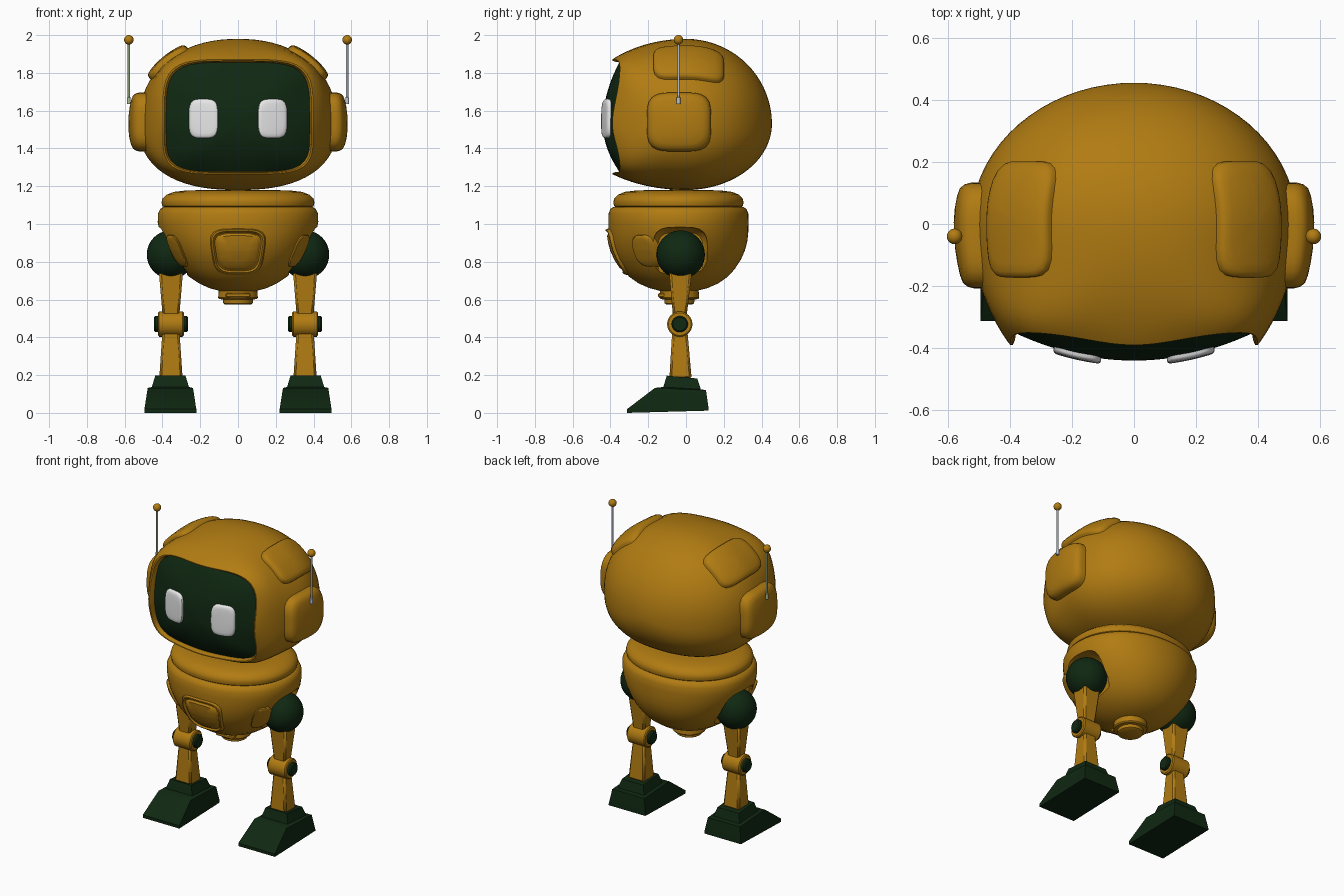
import bpy, bmesh, math
from math import sin, cos, pi
from mathutils import Vector
from mathutils.bvhtree import BVHTree

if "Cube" in bpy.data.objects:
    bpy.data.objects.remove(bpy.data.objects["Cube"])


def material(name, rgb):
    m = bpy.data.materials.new(name)
    m.diffuse_color = (*rgb, 1)
    m.use_nodes = True
    m.node_tree.nodes["Principled BSDF"].inputs["Base Color"].default_value = m.diffuse_color
    return m


ORANGE = material("orange", (0.44, 0.2, 0.006))
GREEN = material("dark_green", (0.005, 0.021, 0.006))
WHITE = material("white", (0.8, 0.8, 0.8))
GREY = material("blue_grey", (0.5, 0.56, 0.66))
PALE = material("pale_green", (0.4, 0.5, 0.28))


def loft(name, rings, mat):
    """Skin equal-length rings of points and cap both ends."""
    bm = bmesh.new()
    vs = [[bm.verts.new(p) for p in r] for r in rings]
    n = len(rings[0])
    for a, b in zip(vs, vs[1:]):
        for i in range(n):
            j = (i + 1) % n
            bm.faces.new((a[i], a[j], b[j], b[i]))
    bm.faces.new(vs[0])
    bm.faces.new(vs[-1])
    bmesh.ops.recalc_face_normals(bm, faces=bm.faces)
    me = bpy.data.meshes.new(name)
    bm.to_mesh(me)
    bm.free()
    me.materials.append(mat)
    ob = bpy.data.objects.new(name, me)
    bpy.context.collection.objects.link(ob)
    return ob


def squircle(n_pts, exp):
    """Unit superellipse points."""
    pts = []
    for i in range(n_pts):
        c, s = cos(2 * pi * i / n_pts), sin(2 * pi * i / n_pts)
        r = (abs(c) ** exp + abs(s) ** exp) ** (-1 / exp)
        pts.append((c * r, s * r))
    return pts


def lathe(name, center, profile, mat, axis="Z", n=32, exp=2):
    """Rings (height, rx, ry) stacked along an axis."""
    rings = []
    for h, rx, ry in profile:
        ring = [Vector((x * rx, y * ry, h)) for x, y in squircle(n, exp)]
        if axis == "X":
            ring = [Vector((p.z, p.x, p.y)) for p in ring]
        rings.append([p + Vector(center) for p in ring])
    return loft(name, rings, mat)


def ball(name, center, r, mat):
    bpy.ops.mesh.primitive_uv_sphere_add(segments=32, ring_count=20, radius=r, location=center)
    ob = bpy.context.object
    ob.name = name
    ob.data.materials.append(mat)


def blocks(name, cx, layers, mat, bevel=0.0):
    """Rectangular layers (z front, z back, y front, y back, half width)."""
    rings = [[(cx - w, y0, zf), (cx + w, y0, zf), (cx + w, y1, zb), (cx - w, y1, zb)]
             for zf, zb, y0, y1, w in layers]
    ob = loft(name, rings, mat)
    if bevel:
        mod = ob.modifiers.new("bevel", "BEVEL")
        mod.width, mod.segments = bevel, 1


def surface(ob):
    me = ob.data
    return BVHTree.FromPolygons([v.co.copy() for v in me.vertices], [tuple(p.vertices) for p in me.polygons])


def plate(name, tree, origin, normal, u, v, size, profile, mat, exp=4, taper=0.0):
    """Rounded plate draped on a surface; profile is (scale, height)."""
    o, nrm, u, v = (Vector(q) for q in (origin, normal, u, v))
    nrm.normalize(), u.normalize(), v.normalize()
    rings = []
    for sc, h in profile:
        ring = []
        for a, b in squircle(40, exp):
            p = o + u * (a * size[0] * sc * (1 + taper * b)) + v * (b * size[1] * sc)
            hit = tree.ray_cast(p + nrm, -nrm)[0] or p
            ring.append(hit + nrm * h)
        rings.append(ring)
    return loft(name, rings, mat)


def puff(h):
    return [(1, -0.02), (1, h * 0.45), (0.97, h * 0.75), (0.9, h * 0.95), (0.75, h), (0.5, h), (0.25, h), (0.04, h)]


# Head shell: sections along y, rounder at the back, squarer at the face opening
def head_ring(y, s, w, n=72):
    ring = []
    for i in range(n):
        t = 2 * pi * i / n
        c, q = cos(t), sin(t)
        e = (2.2 if q > 0 else 2.4) + 2.3 * w
        r = (abs(c) ** e + abs(q) ** e) ** (-1 / e)
        ring.append((0.525 * s * r * c, y + 0.04 * w * sin(2 * t) ** 2,
                     1.53 + (0.45 if q > 0 else 0.35) * s * r * q))
    return ring


rings = []
for k in range(18):
    a = max(0.02, k / 18 * pi / 2)
    rings.append(head_ring(0.455 * cos(a), sin(a), 0))
for k in range(13):
    y = -0.38 * k / 12
    rings.append(head_ring(y, math.sqrt(1 - (y / 0.6) ** 2), (-y / 0.38) ** 3))
for y, s in ((-0.39, 0.98), (-0.389, 0.96), (-0.375, 0.945), (-0.34, 0.93), (-0.3, 0.92)):
    rings.append(head_ring(y, 0.774 * s, 1))
head = loft("head_shell", rings, ORANGE)

# Domed visor
rings = []
for k in range(15):
    r = max(0.01, 0.935 * k / 14)
    ring = head_ring(0, 0.774 * r, 1)
    rings.append([(x, -0.44 + 0.1 * r * r + y * r ** 4, z) for x, y, z in ring])
visor = loft("visor", rings, GREEN)

# Torso bowl and lid
body = lathe("torso", (0, -0.04, 0), [
    (1.09, 0.01, 0.01), (1.09, 0.395, 0.345), (1.08, 0.412, 0.36), (1.055, 0.424, 0.37), (1.01, 0.425, 0.371),
    (0.96, 0.415, 0.37), (0.91, 0.395, 0.365), (0.86, 0.37, 0.352), (0.81, 0.34, 0.33), (0.76, 0.3, 0.297),
    (0.72, 0.258, 0.26), (0.685, 0.205, 0.21), (0.66, 0.15, 0.152), (0.643, 0.085, 0.085), (0.638, 0.01, 0.01)],
    ORANGE, n=64, exp=2.1)
lathe("torso_lid", (0, -0.04, 0), [
    (1.07, 0.36, 0.3), (1.083, 0.385, 0.327), (1.095, 0.4, 0.341), (1.115, 0.405, 0.345), (1.135, 0.4, 0.34),
    (1.155, 0.378, 0.32), (1.17, 0.34, 0.285), (1.178, 0.27, 0.22), (1.182, 0.01, 0.01)], ORANGE, n=64, exp=2.1)
torso_tree, head_tree, visor_tree = surface(body), surface(head), surface(visor)

# Pelvis nozzle with a front bracket
lathe("pelvis_nozzle", (0, -0.035, 0), [
    (0.67, 0.1, 0.1), (0.61, 0.105, 0.105), (0.603, 0.1, 0.1), (0.6, 0.08, 0.08), (0.58, 0.078, 0.078),
    (0.575, 0.07, 0.07)], ORANGE)
blocks("pelvis_bracket", 0, [(0.612, 0.612, -0.147, -0.1, 0.065), (0.635, 0.635, -0.147, -0.1, 0.065)], ORANGE, 0.005)

# Belly pocket: raised rim around a sunken panel
plate("belly_pocket", torso_tree, (0, 0, 0.853), (0, -1, 0), (1, 0, 0), (0, 0, 1), (0.14, 0.122),
      [(1, -0.02), (1, 0.006), (0.96, 0.016), (0.9, 0.016), (0.85, 0.006), (0.82, -0.003), (0.76, 0.004),
       (0.7, 0.01), (0.4, 0.01), (0.04, 0.01)], ORANGE, taper=0.13)

for s, side in ((1, "left_"), (-1, "right_")):
    # Eyes
    plate(side + "eye", visor_tree, (s * 0.183, 0, 1.558), (0, -1, 0), (1, 0, 0), (0, 0, 1),
          (0.077, 0.103), puff(0.018), WHITE)
    # Ear pads, brow pads, belly side pads
    plate(side + "ear_pad", head_tree, (s * 0.5, -0.037, 1.54), (s, 0, 0), (0, 1, 0), (0, 0, 1),
          (0.17, 0.156), puff(0.056), ORANGE)
    plate(side + "crown_pad", head_tree, (s * 0.385, 0.015, 1.87), (s * 0.69, 0, 0.72), (0, 1, 0),
          (-s * 0.72, 0, 0.69), (0.187, 0.128), puff(0.03), ORANGE, exp=5)
    plate(side + "belly_pad", torso_tree, (s * 0.228, 0, 0.858), (s * 0.4, -0.9, 0), (0.9, s * 0.4, 0),
          (s * 0.3, 0, 1), (0.05, 0.088), puff(0.022), ORANGE, exp=3)
    # Antenna
    lathe(side + "antenna_rod", (s * 0.578, -0.04, 0), [
        (1.635, 0.01, 0.01), (1.67, 0.01, 0.01), (1.672, 0.006, 0.006), (1.96, 0.006, 0.006)],
        GREY if s > 0 else PALE, n=12)
    ball(side + "antenna_tip", (s * 0.578, -0.04, 1.975), 0.025, ORANGE)

    # Hip socket cut into the torso
    cutter = lathe("socket_cutter", (s * 0.4, -0.03, 0.835), [
        (-0.13, 0.12, 0.12), (-0.1, 0.14, 0.14), (0.2, 0.16, 0.16)] if s > 0 else [
        (0.13, 0.12, 0.12), (0.1, 0.14, 0.14), (-0.2, 0.16, 0.16)], ORANGE, "X", 40, 4)
    cutter.hide_render = True
    mod = body.modifiers.new("socket", "BOOLEAN")
    mod.operation, mod.object, mod.solver = "DIFFERENCE", cutter, "EXACT"
    bpy.context.view_layer.objects.active = body
    bpy.ops.object.modifier_apply(modifier="socket")
    bpy.data.objects.remove(cutter)

    # Leg
    x = s * 0.355
    ball(side + "hip_ball", (x, -0.028, 0.838), 0.128, GREEN)
    blocks(side + "thigh", x, [(0.5, 0.5, -0.068, 0.002, 0.043), (0.75, 0.75, -0.09, 0.032, 0.064)], ORANGE, 0.012)
    lathe(side + "knee", (x, -0.033, 0.47), [(-0.068, 0.06, 0.06), (-0.062, 0.067, 0.067),
          (0.062, 0.067, 0.067), (0.068, 0.06, 0.06)], ORANGE, "X")
    lathe(side + "knee_pin", (x, -0.033, 0.47), [(-0.09, 0.036, 0.036), (-0.083, 0.043, 0.043),
          (0.083, 0.043, 0.043), (0.09, 0.036, 0.036)], GREEN, "X")
    blocks(side + "shin", x, [(0.18, 0.18, -0.088, 0.03, 0.062), (0.45, 0.45, -0.072, 0.006, 0.044)], ORANGE, 0.012)
    # Foot and ankle block
    blocks(side + "foot", s * 0.358, [
        (0, 0.012, -0.312, 0.12, 0.137), (0.02, 0.022, -0.312, 0.12, 0.137), (0.132, 0.12, -0.165, 0.106, 0.12),
        (0.137, 0.125, -0.12, 0.078, 0.098), (0.197, 0.182, -0.102, 0.06, 0.08)], GREEN)

# Smooth shading with crisp edges kept
bpy.ops.object.select_all(action="DESELECT")
for ob in bpy.context.scene.objects:
    ob.select_set(True)
bpy.context.view_layer.objects.active = body
bpy.ops.object.shade_smooth_by_angle(angle=math.radians(35))
